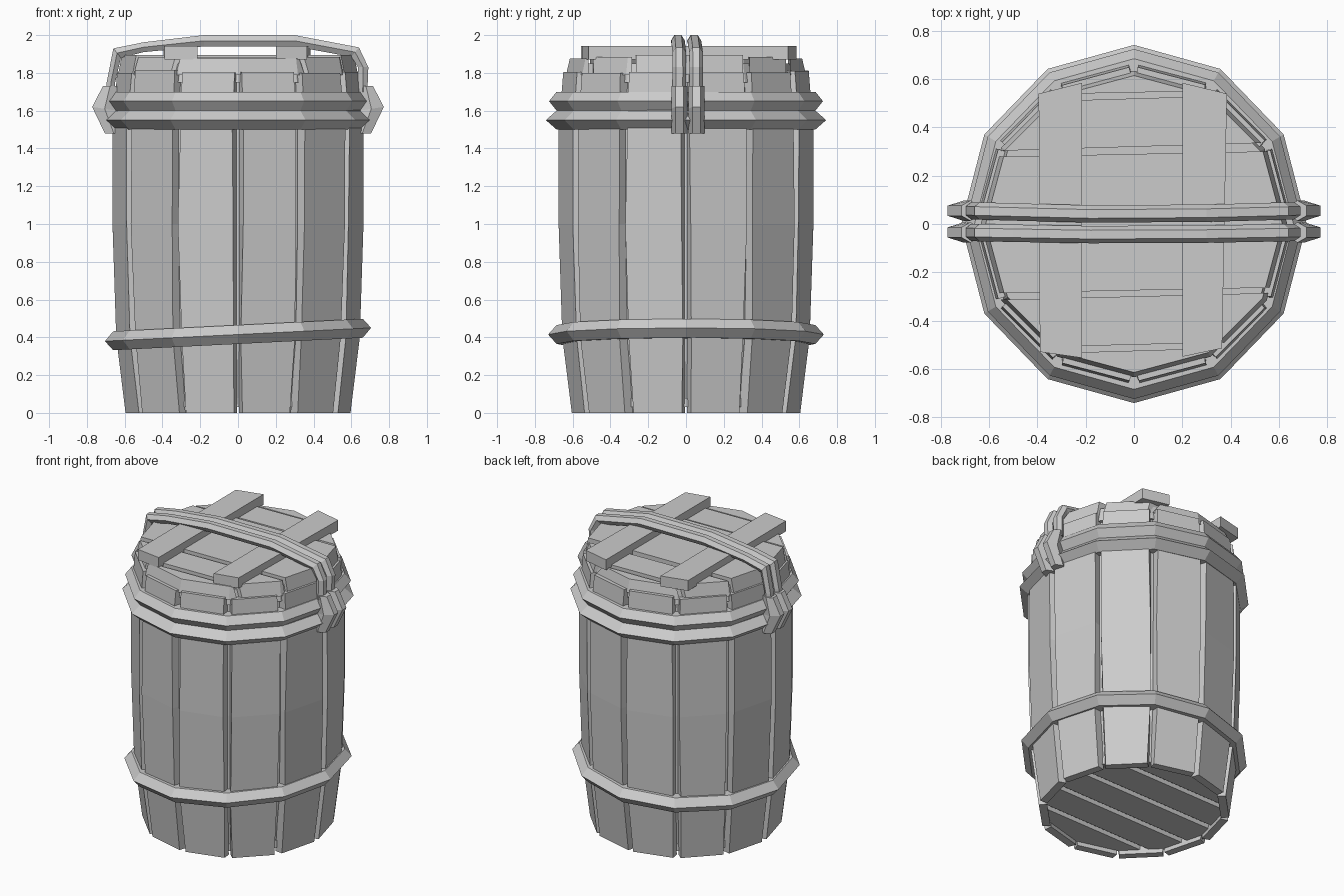
import bpy, bmesh, math, random
from mathutils import Vector

random.seed(4)
old = bpy.data.objects.get("Cube")
if old:
    bpy.data.objects.remove(old)

grey = bpy.data.materials.new("plain_grey")
grey.use_nodes = True
COLOUR = (0.6, 0.6, 0.6, 1)
grey.diffuse_color = COLOUR
grey.node_tree.nodes["Principled BSDF"].inputs["Base Color"].default_value = COLOUR

SIDES = 12
STEP = 2 * math.pi / SIDES
BODY = [(0, 0.605), (0.4, 0.655), (1.0, 0.675), (1.5, 0.675), (1.81, 0.65)]
BODY_X = 0.985


def finish(name, bm):
    bmesh.ops.recalc_face_normals(bm, faces=bm.faces)
    mesh = bpy.data.meshes.new(name)
    bm.to_mesh(mesh)
    bm.free()
    mesh.materials.append(grey)
    obj = bpy.data.objects.new(name, mesh)
    bpy.context.collection.objects.link(obj)
    return obj


def loft(name, rings, closed=False):
    """Skin a list of equal rings; cap the ends or join them in a loop."""
    bm = bmesh.new()
    rows = [[bm.verts.new(p) for p in ring] for ring in rings]
    n = len(rows[0])
    pairs = list(zip(rows, rows[1:]))
    if closed:
        pairs.append((rows[-1], rows[0]))
    else:
        bm.faces.new(rows[0])
        bm.faces.new(rows[-1])
    for a, b in pairs:
        for i in range(n):
            j = (i + 1) % n
            bm.faces.new((a[i], a[j], b[j], b[i]))
    return finish(name, bm)


def polar(r, angle, z, sx=1.0):
    return (r * math.cos(angle) * sx, r * math.sin(angle), z)


def circle(r, z, sx=1.0):
    return [polar(r, STEP * i, z, sx) for i in range(SIDES)]


def hoop(name, z, rim, tilt=0.0):
    section = [(0.62, -0.05), (0.685, -0.05), (rim, 0), (0.685, 0.05), (0.62, 0.05)]
    rings = []
    for i in range(SIDES):
        ring = [polar(r, STEP * i, z + dz, 0.965) for r, dz in section]
        rings.append([(x, y, h + tilt * x) for x, y, h in ring])
    return loft(name, rings, closed=True)


def disc_plank(name, low, high, slope, z0, z1, r0, r1):
    """Slice of a twelve-sided disc between two lines across y."""
    obj = loft(name, [circle(r0, z0), circle(r1, z1)])
    bm = bmesh.new()
    bm.from_mesh(obj.data)
    for y, side in ((low, -1), (high, 1)):
        if abs(y) > r0:
            continue
        geom = bm.verts[:] + bm.edges[:] + bm.faces[:]
        cut = bmesh.ops.bisect_plane(bm, geom=geom, plane_co=(0, y, 0),
                                     plane_no=Vector((-slope, 1, 0)) * side,
                                     clear_outer=True)
        edges = [e for e in cut["geom_cut"] if isinstance(e, bmesh.types.BMEdge)]
        bmesh.ops.edgeloop_fill(bm, edges=edges)
    bmesh.ops.recalc_face_normals(bm, faces=bm.faces)
    bm.to_mesh(obj.data)
    bm.free()


def band(name, path, centre, bow, width):
    """Bevelled strap through (outer x, outer z, inner x, inner z) stations."""
    rings = []
    for ox, oz, ix, iz in path:
        y = centre + bow * (1 - abs(ox) / 0.7)
        ring = []
        for t, w in ((0, -0.5), (0.5, -1), (1, -0.5), (1, 0.5), (0.5, 1), (0, 0.5)):
            ring.append((ix + (ox - ix) * t, y + w * width, iz + (oz - iz) * t))
        rings.append(ring)
    return loft(name, rings)


# Staves with slightly uneven edges around a hidden core
for k in range(SIDES):
    mid = STEP * (k + 0.5)
    drop = random.uniform(-0.012, 0.005)
    rings = []
    for z, r in BODY:
        a = mid - math.radians(13 + random.uniform(-0.7, 0.7))
        b = mid + math.radians(13 + random.uniform(-0.7, 0.7))
        c, d = mid - STEP * 0.48, mid + STEP * 0.48
        h = z + drop if z > 1.6 else z
        rings.append([polar(r, a, h, BODY_X), polar(r, b, h, BODY_X),
                      polar(r - 0.05, d, h, BODY_X), polar(r - 0.05, c, h, BODY_X)])
    loft(f"stave_{k + 1}", rings)
loft("inner_core", [circle(r - 0.045, max(z, 0.07) - 0.01, BODY_X) for z, r in BODY])

# Hoops
hoop("lower_hoop", 0.415, 0.73, tilt=0.05)
hoop("upper_hoop", 1.55, 0.742)
hoop("rim_hoop", 1.65, 0.725)

# Lid planks over a recessed disc
loft("lid_base", [circle(0.625, 1.75), circle(0.605, 1.85)])
LID = [(-1, -0.525, 0.03, 1.875), (-0.5, -0.3, 0.025, 1.885), (-0.275, 0.29, 0.02, 1.895),
       (0.32, 0.52, 0.03, 1.885), (0.545, 1, 0.02, 1.875)]
for n, (low, high, slope, top) in enumerate(LID):
    disc_plank(f"lid_plank_{n + 1}", low, high, slope, 1.79, top, 0.635, 0.615)

# Floor planks, set up inside the staves
for n in range(5):
    low = -0.6 + 0.24 * n
    disc_plank(f"floor_plank_{n + 1}", low + 0.02, low + 0.22, 0.02, 0.03, 0.08, 0.565, 0.565)

# Lid battens
BATTENS = {
    "right_batten": [(-0.39, -0.53), (-0.215, -0.555), (-0.215, 0.585), (-0.395, 0.54)],
    "left_batten": [(0.2, -0.55), (0.365, -0.515), (0.385, 0.54), (0.2, 0.585)],
}
for name, outline in BATTENS.items():
    loft(name, [[(x, y, z) for x, y in outline] for z in (1.87, 1.942)])

# Paired carrying straps with their side lugs
HANDLE = [(-0.70, 1.70, -0.65, 1.70), (-0.695, 1.75, -0.65, 1.75), (-0.66, 1.93, -0.62, 1.88),
          (-0.5, 1.962, -0.5, 1.91), (-0.18, 2.0, -0.18, 1.94), (0.3, 2.0, 0.3, 1.94),
          (0.64, 1.935, 0.6, 1.885), (0.69, 1.83, 0.635, 1.83), (0.685, 1.70, 0.635, 1.70)]
LUG = [(0.705, 1.48, 0.61, 1.48), (0.772, 1.62, 0.64, 1.6), (0.715, 1.73, 0.64, 1.73)]
for label, centre, bow in (("back", 0.055, -0.018), ("front", -0.035, -0.012)):
    band(f"{label}_handle_strap", HANDLE, centre, bow, 0.036)
    for side, sign in (("left", 1), ("right", -1)):
        path = [(sign * ox, oz, sign * ix, iz) for ox, oz, ix, iz in LUG]
        band(f"{label}_{side}_lug", path, centre, 0, 0.042)
